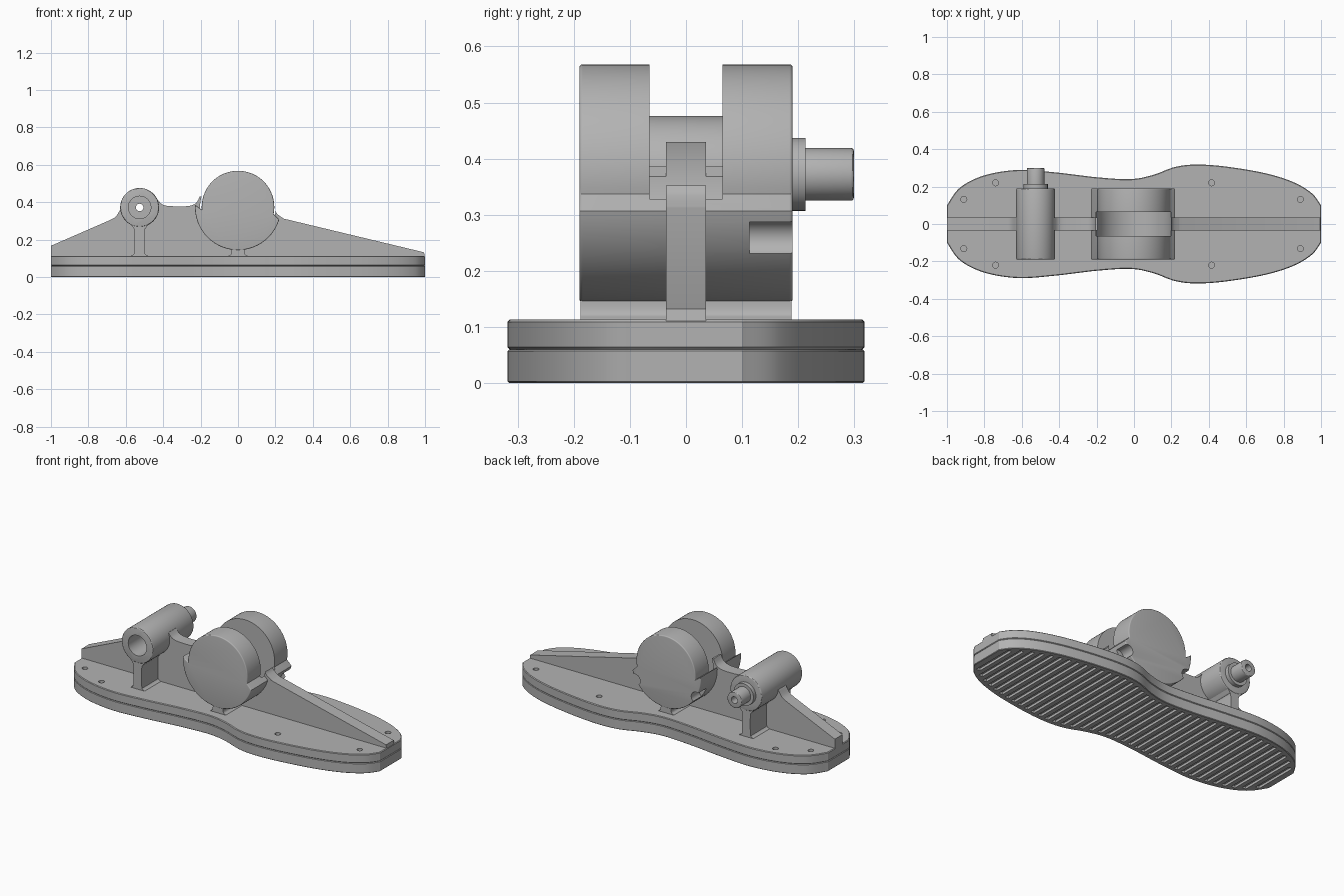
import bpy, bmesh, math
from mathutils import Vector

if "Cube" in bpy.data.objects:
    bpy.data.objects.remove(bpy.data.objects["Cube"])

grey = bpy.data.materials.new("grey plastic")
grey.diffuse_color = (0.45, 0.45, 0.45, 1)
grey.use_nodes = True
grey.node_tree.nodes["Principled BSDF"].inputs["Base Color"].default_value = grey.diffuse_color


def smooth_path(pts, n=8):
    """Catmull-Rom curve through 2D points."""
    p = [Vector(q) for q in [pts[0]] + pts + [pts[-1]]]
    out = []
    for i in range(1, len(p) - 2):
        a, b, c, d = p[i - 1:i + 3]
        for k in range(n):
            t = k / n
            out.append(0.5 * (2 * b + (c - a) * t + (2 * a - 5 * b + 4 * c - d) * t * t
                              + (3 * b - a - 3 * c + d) * t ** 3))
    return [tuple(v) for v in out] + [tuple(pts[-1])]


def arc(cx, cz, r, a0, a1, n):
    angles = [math.radians(a0 + (a1 - a0) * i / n) for i in range(n + 1)]
    return [(cx + r * math.cos(a), cz + r * math.sin(a)) for a in angles]


def prism(name, pts, lo, hi, axis="y", bevel=0.0, segments=3):
    """Extrude an outline along y (points are x,z) or z (points are x,y)."""
    place = (lambda p, h: (p[0], h, p[1])) if axis == "y" else (lambda p, h: (p[0], p[1], h))
    bm = bmesh.new()
    a = [bm.verts.new(place(p, lo)) for p in pts]
    b = [bm.verts.new(place(p, hi)) for p in pts]
    caps = [bm.faces.new(a), bm.faces.new(b)]
    n = len(pts)
    for i in range(n):
        bm.faces.new((a[i], a[(i + 1) % n], b[(i + 1) % n], b[i]))
    bmesh.ops.recalc_face_normals(bm, faces=bm.faces)
    if bevel:
        edges = list({e for f in caps for e in f.edges})
        bmesh.ops.bevel(bm, geom=edges, offset=bevel, segments=segments,
                        profile=0.5, affect="EDGES", clamp_overlap=True)
    me = bpy.data.meshes.new(name)
    bm.to_mesh(me)
    bm.free()
    me.materials.append(grey)
    ob = bpy.data.objects.new(name, me)
    bpy.context.collection.objects.link(ob)
    return ob


def disc(name, c, r, lo, hi, axis="y", n=48, bevel=0.0):
    return prism(name, arc(c[0], c[1], r, 0, 360, n)[:-1], lo, hi, axis, bevel)


def activate(ob):
    bpy.ops.object.select_all(action="DESELECT")
    ob.select_set(True)
    bpy.context.view_layer.objects.active = ob


def boolean(ob, others, op="DIFFERENCE"):
    for other in others:
        activate(ob)
        m = ob.modifiers.new("bool", "BOOLEAN")
        m.operation, m.solver, m.object = op, "EXACT", other
        bpy.ops.object.modifier_apply(modifier=m.name)
        bpy.data.objects.remove(other)


# Sole outline: smooth side curve, flat toe and heel
side = smooth_path([(-1, .10), (-.93, .195), (-.8, .26), (-.62, .289), (-.42, .276), (-.2, .25),
                    (-.02, .24), (.1, .262), (.22, .305), (.34, .318), (.5, .306),
                    (.7, .272), (.85, .225), (.95, .165), (1, .10)])
outline = side + [(x, -y) for x, y in reversed(side)]
lower = prism("outsole", outline, 0, .06, "z", .003, 1)
upper = prism("foot_plate", outline, .06, .113, "z", .004, 1)


def half_width(x):
    for (x0, y0), (x1, y1) in zip(side, side[1:]):
        if x0 <= x <= x1:
            return y0 + (y1 - y0) * (x - x0) / (x1 - x0)
    return .1


# Tread grooves across the underside
for i in range(39):
    x = -.95 + i * .05
    w = min(half_width(x - .012), half_width(x + .012)) - .025
    box = [(x - .012, -w), (x + .012, -w), (x + .012, w), (x - .012, w)]
    boolean(lower, [prism("groove", box, -.02, .014, "z")])

# Screw holes in the plate
for x, y in ((-.91, .132), (-.74, .22), (.415, .22), (.89, .132)):
    for s in (1, -1):
        boolean(upper, [disc("screw_hole", (x, s * y), .016, .075, .15, "z", 20)])

TOE, ANKLE = (-.526, .372), (0, .374)

# Central stiffening rib
rib_pts = ([(-1, .1), (-1, .167)] + smooth_path([(-.69, .302), (-.655, .322), (-.63, .36)], 5)
           + [(-.526, .42)]
           + smooth_path([(-.43, .415), (-.405, .388), (-.36, .379), (-.27, .379), (-.225, .395), (-.205, .43)], 4)
           + [(0, .43)] + smooth_path([(.195, .375), (.208, .34), (.245, .312)], 5)
           + [(.995, .132), (1, .1)])
rib = prism("rib", rib_pts, -.036, .036)
boolean(rib, [disc("toe_clear", TOE, .085, -.1, .1),
              disc("ankle_clear", ANKLE, .203, -.1, .1)])

# Toe hinge barrel with bore, stepped pin and its post
barrel = disc("toe_barrel", TOE, .104, -.19, .19, n=64, bevel=.006)
boolean(barrel, [disc("shoulder", TOE, .065, .17, .213),
                 disc("pin", TOE, .047, .18, .299, bevel=.005)], "UNION")
boolean(barrel, [disc("bore", TOE, .06, -.25, .1),
                 disc("pin_hole", TOE, .02, .05, .35, n=24)])
flank = smooth_path([(.05, .105), (.045, .114), (.032, .122), (.027, .14), (.027, .245), (.034, .262), (.05, .285)], 4)
post = prism("toe_post", [(TOE[0] + x, z) for x, z in flank]
             + [(TOE[0] - x, z) for x, z in reversed(flank)], -.188, .188)

# Ankle housing: round cheeks above, thicker shell below
body_pts = arc(*ANKLE, .194, -11, 184, 56) + arc(*ANKLE, .23, 177, 343, 56)
ankle = prism("ankle_housing", body_pts, -.19, .19, bevel=.016, segments=4)
boolean(ankle, [disc("wheel_slot", ANKLE, .204, -.065, .065, n=96)])
for s in (1, -1):
    boolean(ankle, [disc("bolt_notch", (s * .2, .257), .033, .113, .25, n=32)])

# Flared neck joining the ankle to the plate
flank = smooth_path([(.06, .105), (.05, .114), (.038, .122), (.034, .135), (.034, .157)], 4)
neck = prism("ankle_neck", flank + [(-x, z) for x, z in reversed(flank)], -.188, .188)

for ob in (lower, upper, rib, barrel, post, ankle, neck):
    activate(ob)
    bpy.ops.object.shade_smooth_by_angle(angle=math.radians(30))
